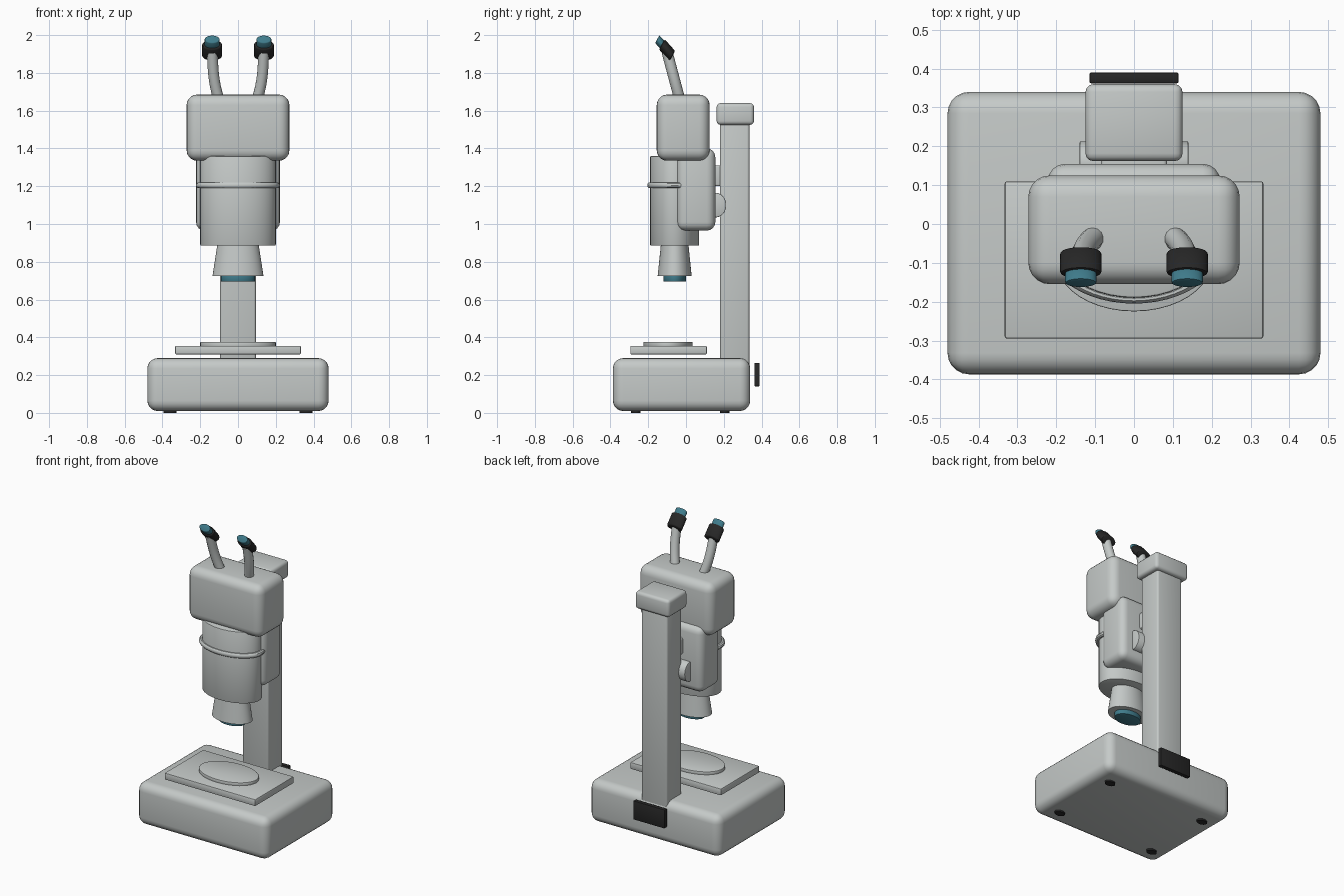
import bpy, math
from mathutils import Matrix, Vector

if "Cube" in bpy.data.objects:
    bpy.data.objects.remove(bpy.data.objects["Cube"], do_unlink=True)


def material(name, rgb):
    m = bpy.data.materials.new(name)
    m.use_nodes = True
    m.diffuse_color = (*rgb, 1)
    m.node_tree.nodes["Principled BSDF"].inputs["Base Color"].default_value = (*rgb, 1)
    return m


GREY = material("pale grey", (0.56, 0.59, 0.58))
BLACK = material("black rubber", (0.02, 0.02, 0.02))
TEAL = material("teal glass", (0.05, 0.2, 0.26))


def finish(name, mat, bevel=0, segments=3):
    ob = bpy.context.object
    ob.name = name
    ob.data.materials.append(mat)
    if bevel:
        mod = ob.modifiers.new("Bevel", "BEVEL")
        mod.width, mod.segments = bevel, segments
        mod.limit_method = "ANGLE"
        mod.angle_limit = math.radians(40)
        bpy.ops.object.modifier_apply(modifier=mod.name)
    bpy.ops.object.shade_smooth_by_angle(angle=math.radians(35))
    return ob


def box(name, mat, x, y, z, bevel=0.01, segments=3):
    """Box of half width x, spanning the y and z ranges."""
    bpy.ops.mesh.primitive_cube_add(size=1)
    size = (2 * x, y[1] - y[0], z[1] - z[0])
    centre = Vector((0, sum(y) / 2, sum(z) / 2))
    bpy.context.object.data.transform(Matrix.Translation(centre) @ Matrix.Diagonal((*size, 1)))
    return finish(name, mat, bevel, segments)


def drum(name, mat, centre, u, v, axis, taper=1.0, bevel=0.0):
    """Elliptical drum: u and v are its radii as vectors, axis its length."""
    bpy.ops.mesh.primitive_cone_add(vertices=40, radius1=1, radius2=taper, depth=1)
    m = Matrix((u, v, axis)).transposed().to_4x4()
    bpy.context.object.data.transform(Matrix.Translation(centre) @ m)
    return finish(name, mat, bevel, 2)


def upright(name, mat, x, y, rx, ry, z, taper=1.0, bevel=0.0):
    return drum(name, mat, (x, y, sum(z) / 2), (rx, 0, 0), (0, ry, 0),
                (0, 0, z[1] - z[0]), taper, bevel)


# Base, feet and power plate
box("base", GREY, 0.48, (-0.387, 0.34), (0.01, 0.29), 0.055, 5)
for side, x in (("left", 0.36), ("right", -0.36)):
    for end, y in (("front", -0.265), ("back", 0.205)):
        upright(f"foot_{end}_{side}", BLACK, x, y, 0.035, 0.025, (0, 0.03))
box("back_plate", BLACK, 0.115, (0.362, 0.39), (0.14, 0.265), 0.005, 2)

# Stage
box("stage_plate", GREY, 0.333, (-0.295, 0.11), (0.31, 0.355), 0.006, 2)
upright("stage_disc", GREY, 0, -0.095, 0.2, 0.13, (0.35, 0.375), bevel=0.003)

# Column
box("column", GREY, 0.095, (0.18, 0.335), (0.24, 1.54), 0.012)
box("column_cap", GREY, 0.125, (0.162, 0.36), (1.525, 1.64), 0.02)

# Focus carriage and knob shaft
box("carriage", GREY, 0.222, (-0.05, 0.155), (0.965, 1.4), 0.045, 4)
box("carriage_bracket", GREY, 0.085, (0.1, 0.2), (1.2, 1.31), 0.01)
drum("focus_knob", GREY, (0, 0.157, 1.1), (0, 0.056, 0), (0, 0, 0.065), (0.28, 0, 0), bevel=0.004)

# Optical barrel, collar and objective
upright("barrel", GREY, 0, -0.06, 0.2, 0.13, (0.885, 1.36), bevel=0.006)
bpy.ops.mesh.primitive_torus_add(major_radius=0.207, minor_radius=0.016,
                                 major_segments=48, minor_segments=10)
bpy.context.object.data.transform(
    Matrix.Translation((0, -0.06, 1.205)) @ Matrix.Diagonal((1, 0.65, 1, 1)))
finish("barrel_collar", GREY)
upright("objective", GREY, 0, -0.06, 0.135, 0.09, (0.725, 0.9), taper=0.8)
upright("objective_lens", TEAL, 0, -0.06, 0.09, 0.06, (0.695, 0.735), bevel=0.004)

# Head
box("head", GREY, 0.272, (-0.155, 0.125), (1.335, 1.685), 0.055, 5)

# Eyepieces: bent tube, rubber cup and lens
for side, s in (("left", 1), ("right", -1)):
    curve = bpy.data.curves.new("eyepiece_path", "CURVE")
    curve.dimensions = "3D"
    curve.bevel_depth = 0.029
    curve.bevel_resolution = 5
    curve.use_fill_caps = True
    path = curve.splines.new("BEZIER")
    points = ((0.095, -0.025, 1.63), (0.125, -0.06, 1.76), (0.137, -0.1, 1.91))
    path.bezier_points.add(len(points) - 1)
    for bp, (x, y, z) in zip(path.bezier_points, points):
        bp.co = (s * x, y, z)
        bp.handle_left_type = bp.handle_right_type = "AUTO"
    tube = bpy.data.objects.new("tube", curve)
    bpy.context.collection.objects.link(tube)
    bpy.ops.object.select_all(action="DESELECT")
    tube.select_set(True)
    bpy.context.view_layer.objects.active = tube
    bpy.ops.object.convert(target="MESH")
    finish(f"eyepiece_tube_{side}", GREY)

    centre = Vector((s * 0.137, -0.1, 1.92))
    axis = Vector((0, -0.055, 0.062))
    tilt = Vector((0, 0.015, 0.027))
    drum(f"eyepiece_cup_{side}", BLACK, centre, (0.053, 0, 0), tilt, axis, bevel=0.007)
    drum(f"eyepiece_lens_{side}", TEAL, centre + axis * 0.6, (0.04, 0, 0),
         tilt * 0.75, axis * 0.7, bevel=0.004)
